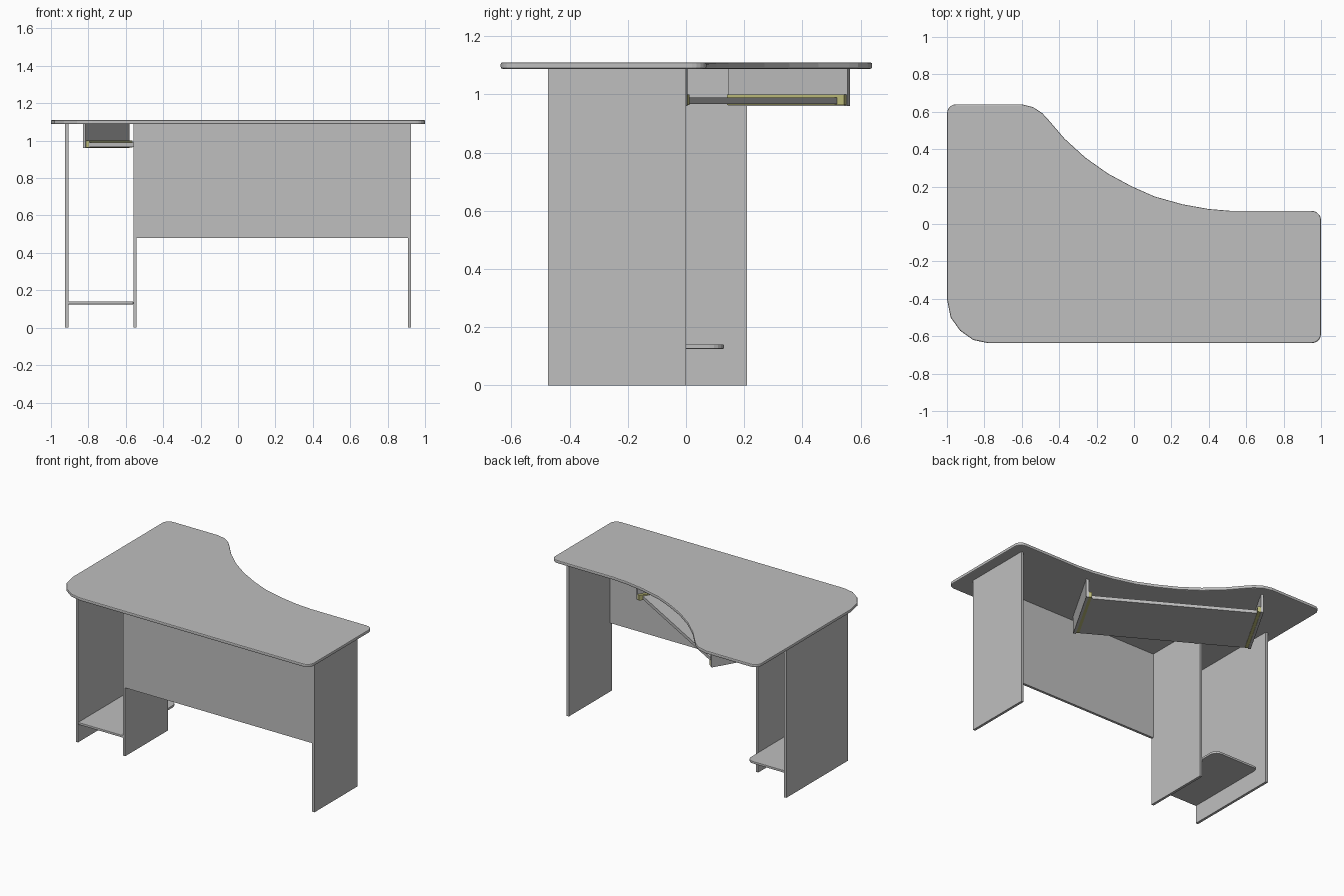
import bpy, bmesh, math
from mathutils import Matrix, Vector

cube = bpy.data.objects.get("Cube")
if cube:
    bpy.data.objects.remove(cube, do_unlink=True)


def material(name, color):
    mat = bpy.data.materials.new(name)
    mat.use_nodes = True
    mat.diffuse_color = color
    mat.node_tree.nodes["Principled BSDF"].inputs["Base Color"].default_value = color
    return mat


GREY = material("grey laminate", (0.52, 0.52, 0.52, 1))
OLIVE = material("olive metal", (0.52, 0.51, 0.2, 1))


def finish(name, bm, mat, frame=Matrix()):
    bmesh.ops.recalc_face_normals(bm, faces=bm.faces)
    mesh = bpy.data.meshes.new(name)
    bm.to_mesh(mesh)
    bm.free()
    mesh.materials.append(mat)
    obj = bpy.data.objects.new(name, mesh)
    obj.matrix_world = frame
    bpy.context.collection.objects.link(obj)
    return obj


def box(name, lo, hi, mat=GREY, frame=Matrix()):
    lo, hi = Vector(lo), Vector(hi)
    bm = bmesh.new()
    bmesh.ops.create_cube(bm, size=1)
    for v in bm.verts:
        v.co = (lo + hi) / 2 + v.co * (hi - lo)
    return finish(name, bm, mat, frame)


def slab(name, outline, z0, z1, bevel):
    """Extrude an outline upward and soften its rim."""
    bm = bmesh.new()
    face = bm.faces.new([bm.verts.new((x, y, z0)) for x, y in outline])
    up = bmesh.ops.extrude_face_region(bm, geom=[face])["geom"]
    for v in up:
        if isinstance(v, bmesh.types.BMVert):
            v.co.z = z1
    obj = finish(name, bm, GREY)
    mod = obj.modifiers.new("soft rim", 'BEVEL')
    mod.width, mod.segments = bevel, 2
    mod.limit_method, mod.angle_limit = 'ANGLE', math.radians(60)
    return obj


def corner(cx, cy, r, start, steps=5):
    """Quarter-circle corner, counter-clockwise from the start angle."""
    angles = [math.radians(start + 90 * i / steps) for i in range(steps + 1)]
    return [(cx + r * math.cos(a), cy + r * math.sin(a)) for a in angles]


# Desktop with one wide corner and a sweeping inner curve
sweep = [(0.52, 0.07), (0.40, 0.08), (0.26, 0.105), (0.11, 0.147), (-0.01, 0.2),
         (-0.14, 0.27), (-0.26, 0.355), (-0.37, 0.455), (-0.46, 0.56),
         (-0.49, 0.592), (-0.54, 0.625), (-0.6, 0.64)]
wide_corner = [(-1, -0.4), (-0.98, -0.5), (-0.93, -0.57), (-0.86, -0.62), (-0.78, -0.637)]
outline = (wide_corner + corner(0.95, -0.587, 0.05, 270) + corner(0.95, 0.02, 0.05, 0)
           + sweep + corner(-0.95, 0.59, 0.05, 90))
slab("desktop", outline, 1.088, 1.11, 0.006)

# Upright panels: x of the right face, y of the rear edge
T = 0.0175
FRONT, TOP = -0.475, 1.089
for name, x, rear in (("right_panel", -0.925, 0.21), ("inner_panel", -0.56, 0),
                      ("left_panel", 0.908, 0)):
    box(name, (x, FRONT, 0), (x + T, rear, TOP))
box("modesty_panel", (-0.56 + T, FRONT, 0.48), (0.908, FRONT + T, TOP))

# Low shelf between the two right-hand panels
x0, x1 = -0.925 + T, -0.56
shelf = ([(x0, FRONT), (x1, FRONT)] + corner(x1 - 0.05, 0.08, 0.05, 0)
         + corner(x0 + 0.03, 0.1, 0.03, 90))
slab("low_shelf", shelf, 0.125, 0.141, 0.003)

# Sliding tray, hung at an angle under the inner curve
frame = Matrix.Translation((-0.83, 0.155, 0)) @ Matrix.Rotation(math.radians(-30), 4, 'Z')
LENGTH, DEPTH, GAP = 1.136, 0.472, 0.02
for side, s in (("right", 0), ("left", LENGTH - T)):
    box(side + "_tray_bracket", (s, 0, 0.96), (s + T, DEPTH, TOP), GREY, frame)
    r = T if side == "right" else s - GAP
    box(side + "_tray_rail", (r, 0.005, 0.963), (r + GAP, DEPTH - 0.003, 1.0), OLIVE, frame)
box("tray", (T + GAP, 0, 0.967), (LENGTH - T - GAP, DEPTH - 0.03, 0.99), GREY, frame)
